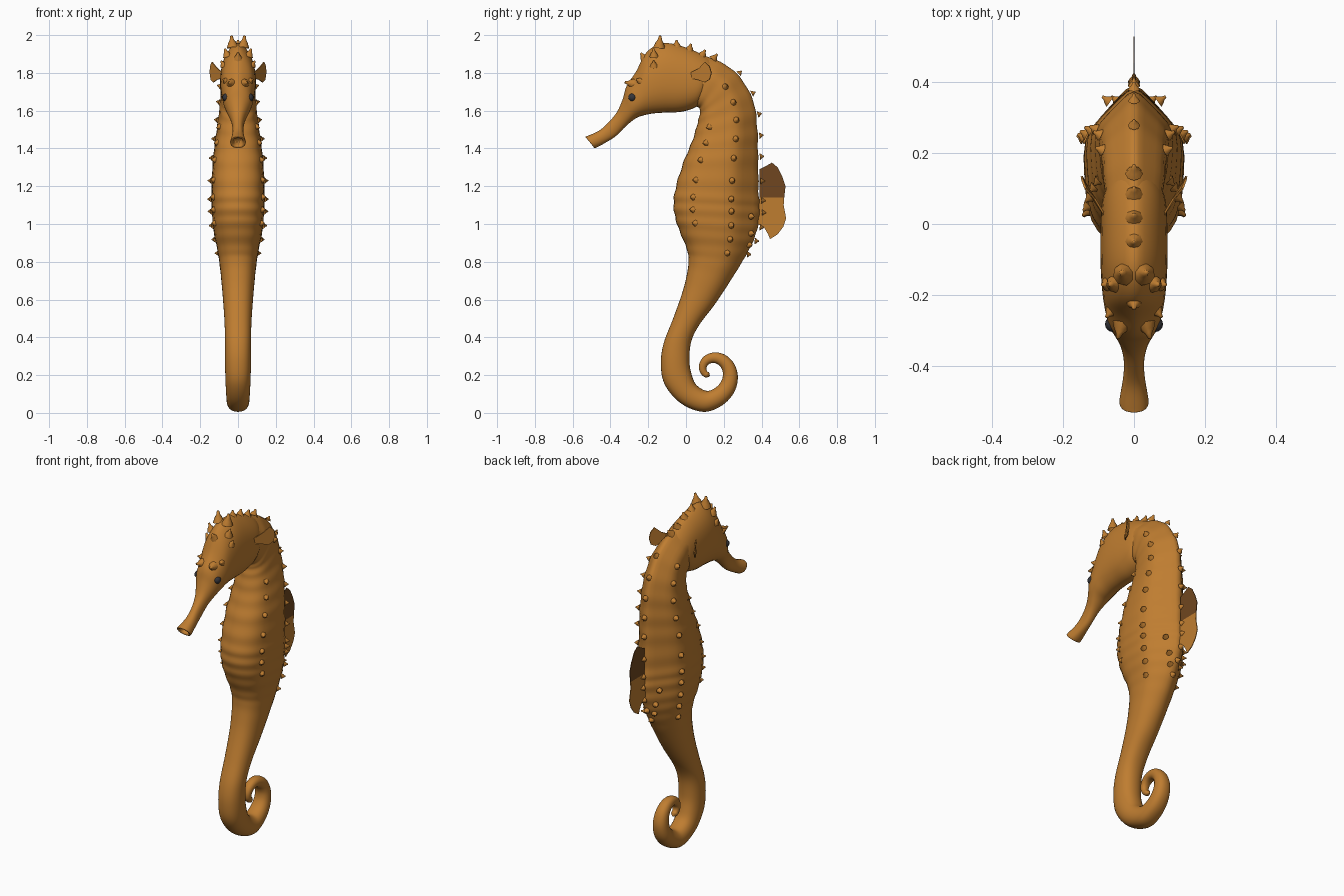
import bpy, bmesh, math
from mathutils import Vector

if "Cube" in bpy.data.objects:
    bpy.data.objects.remove(bpy.data.objects["Cube"])


def material(name, colour):
    m = bpy.data.materials.new(name)
    m.diffuse_color = (*colour, 1)
    m.use_nodes = True
    m.node_tree.nodes["Principled BSDF"].inputs["Base Color"].default_value = m.diffuse_color
    return m


ORANGE = material("warm orange", (0.52, 0.205, 0.03))
BROWN = material("dark brown", (0.16, 0.062, 0.014))
DARK = material("eye grey", (0.035, 0.035, 0.042))


def finish(bm, name, mat, smooth=True):
    bmesh.ops.recalc_face_normals(bm, faces=bm.faces)
    me = bpy.data.meshes.new(name)
    bm.to_mesh(me)
    bm.free()
    me.materials.append(mat)
    for p in me.polygons:
        p.use_smooth = smooth
    ob = bpy.data.objects.new(name, me)
    bpy.context.collection.objects.link(ob)
    return ob


# Half cross-sections: (position from front to back, half width)
ARMOUR = [(0, 0), (.03, .42), (.10, .72), (.22, .91), (.44, .96), (.66, 1), (.78, .66), (.9, .3), (1, 0)]
SKULL = [(0, 0), (.04, .45), (.14, .8), (.3, 1), (.5, 1), (.7, .9), (.85, .64), (.95, .3), (1, 0)]
ROUND = [((1 - math.cos(math.pi * i / 8)) / 2, abs(math.sin(math.pi * i / 8)) ** .8) for i in range(9)]
ROUND[8] = (1, 0)


def sample(rows, s):
    """Smoothly interpolate the rows (front y, z, back y, z, half width, shape) at s."""
    i = min(int(s), len(rows) - 2)
    t = s - i
    a, b, c, d = (rows[max(0, min(len(rows) - 1, i + j))] for j in (-1, 0, 1, 2))
    return [.5 * (2 * q + (r - p) * t + (2 * p - 5 * q + 4 * r - u) * t * t
                  + (3 * q - p - 3 * r + u) * t ** 3) for p, q, r, u in zip(a, b, c, d)]


def surface(rows, s, j, shape, ripple=0):
    """Point j of the half cross-section at s."""
    fy, fz, by, bz, w, k = sample(rows, s)
    t = shape[j][0] * k + ROUND[j][0] * (1 - k)
    x = shape[j][1] * k + ROUND[j][1] * (1 - k)
    g = 1 + ripple * k * math.cos(2 * math.pi * s / STEP)
    t = .5 + (t - .5) * g
    return Vector((x * w * g, fy + (by - fy) * t, fz + (bz - fz) * t))


def loft(name, rows, shape, sub, ripple=0):
    bm = bmesh.new()
    rings = []
    for n in range((len(rows) - 1) * sub + 1):
        half = [surface(rows, n / sub, j, shape, ripple) for j in range(9)]
        pts = half + [Vector((-p.x, p.y, p.z)) for p in half[7:0:-1]]
        rings.append([bm.verts.new(p) for p in pts])
    for a, b in zip(rings, rings[1:]):
        for i in range(16):
            bm.faces.new((a[i], a[(i + 1) % 16], b[(i + 1) % 16], b[i]))
    bm.faces.new(rings[0])
    bm.faces.new(rings[-1])
    ob = finish(bm, name, ORANGE)
    ob.modifiers.new("soften", 'SUBSURF').levels = 1
    return ob


# Trunk and tail sections, then the curled tail end as a shrinking spiral
STEP = 0.7
trunk = [
    (0.02, 1.64, 0.04, 1.90, .075, .8), (0.05, 1.625, 0.13, 1.89, .085, .9),
    (0.072, 1.60, 0.27, 1.81, .093, 1), (0.06, 1.54, 0.365, 1.66, .102, 1),
    (0.03, 1.44, 0.39, 1.50, .12, 1), (-0.02, 1.32, 0.395, 1.34, .138, 1),
    (-0.062, 1.18, 0.40, 1.16, .145, 1), (-0.07, 1.08, 0.405, 1.06, .143, 1),
    (-0.045, 0.98, 0.385, 0.95, .134, .9), (0.0, 0.87, 0.335, 0.85, .112, .6),
    (0.01, 0.79, 0.26, 0.73, .097, .3), (-0.015, 0.66, 0.16, 0.58, .083, .1),
    (-0.07, 0.50, 0.075, 0.47, .073, 0), (-0.12, 0.37, 0.03, 0.38, .07, 0),
    (-0.135, 0.26, 0.02, 0.28, .07, 0), (-0.115, 0.15, 0.03, 0.21, .068, 0),
    (-0.03, 0.05, 0.055, 0.15, .064, 0)]
for deg in range(260, 601, 28):
    r = .168 * math.exp(-.0051 * (deg - 260))
    h = .058 * math.exp(-.0038 * (deg - 260))
    c, s = math.cos(math.radians(deg)), math.sin(math.radians(deg))
    trunk.append((.13 + (r + h) * c, .226 + (r + h) * s,
                  .13 + (r - h) * c, .226 + (r - h) * s, h * 1.04, 0))
last = trunk[-1]
cy, cz = (last[0] + last[2]) / 2 + .012, (last[1] + last[3]) / 2 - .008
trunk.append((cy, cz, cy + .002, cz + .003, .002, 0))
loft("body_and_tail", trunk, ARMOUR, 5, .018)

# Head with tubular snout and hollow mouth
head = [
    (0.10, 1.68, 0.15, 1.86, .06, 1), (0.06, 1.62, 0.10, 1.895, .088, 1),
    (-0.02, 1.59, 0.0, 1.94, .095, 1), (-0.11, 1.585, -0.12, 1.965, .095, 1),
    (-0.18, 1.58, -0.21, 1.915, .09, 1), (-0.23, 1.57, -0.265, 1.81, .082, 1),
    (-0.26, 1.56, -0.315, 1.735, .072, .8), (-0.29, 1.54, -0.335, 1.665, .056, .4),
    (-0.325, 1.51, -0.365, 1.595, .038, 0), (-0.37, 1.465, -0.41, 1.54, .029, 0),
    (-0.42, 1.433, -0.46, 1.495, .032, 0), (-0.475, 1.403, -0.52, 1.468, .042, 0),
    (-0.487, 1.405, -0.533, 1.462, .038, 0), (-0.485, 1.417, -0.52, 1.455, .027, 0),
    (-0.455, 1.435, -0.48, 1.462, .02, 0)]
loft("head", head, SKULL, 4)

# Bony knobs along the ridges and on the head
knobs = bmesh.new()


def knob(pos, direction, radius, height):
    rot = direction.to_track_quat('Z', 'Y').to_matrix()
    prev = None
    for f, up in ((1.25, -.5), (.85, .1), (.45, .5), (.25, 1)):
        ring = [knobs.verts.new(pos + rot @ Vector((radius * f * math.cos(a * math.pi / 4),
                radius * f * math.sin(a * math.pi / 4), height * up))) for a in range(8)]
        if prev:
            for i in range(8):
                knobs.faces.new((prev[i], prev[(i + 1) % 8], ring[(i + 1) % 8], ring[i]))
        prev = ring
    knobs.faces.new(prev)


for n in range(3, 14):
    s = n * STEP
    for j in (3, 5, 8):
        if j == 3 and not 3 < s < 8:
            continue
        p = surface(trunk, s, j, ARMOUR, .018)
        fy, fz, by, bz = sample(trunk, s)[:4]
        d = p - Vector((0, (fy + by) / 2, (fz + bz) / 2))
        for side in ((1,) if j == 8 else (1, -1)):
            m = Vector((side, 1, 1))
            knob(p * m, d * m, .014, .015)

# Lower back knobs
for y, z, x in ((.35, 1.04, .075), (.35, .95, .05), (.34, .89, .035)):
    for side in (1, -1):
        knob(Vector((side * x, y, z)), Vector((side, .7, 0)), .014, .018)

# Crest knobs on the midline
for y, z in ((-.05, 1.95), (.02, 1.93), (.09, 1.9), (.15, 1.88), (-.225, 1.885)):
    knob(Vector((0, y, z)), Vector((0, y + .05, .25)), .02, .025)

# Paired crown horns, temple knobs and brow horns
for x, y, z, r, h in ((.03, -.14, 1.955, .026, .042), (.06, -.17, 1.90, .02, .03),
                      (.078, -.17, 1.845, .018, .022), (.038, -.295, 1.745, .022, .03),
                      (.068, -.25, 1.76, .016, .018)):
    for side in (1, -1):
        p = Vector((side * x, y, z))
        knob(p, p - Vector((0, -.16, 1.72)), r, h)
finish(knobs, "bony_knobs", ORANGE)

# Eyes
for side, label in ((1, "right"), (-1, "left")):
    bm = bmesh.new()
    bmesh.ops.create_uvsphere(bm, u_segments=16, v_segments=10, radius=.022)
    bmesh.ops.translate(bm, verts=bm.verts, vec=(side * .06, -.283, 1.67))
    finish(bm, label + "_eye", DARK)


def plate(name, points, thick, mat):
    bm = bmesh.new()
    face = bm.faces.new([bm.verts.new(p) for p in points])
    face.normal_update()
    n = face.normal.copy()
    bmesh.ops.translate(bm, verts=bm.verts, vec=n * -thick / 2)
    ext = bmesh.ops.extrude_face_region(bm, geom=[face], use_keep_orig=True)
    bmesh.ops.translate(bm, vec=n * thick, verts=[v for v in ext["geom"] if isinstance(v, bmesh.types.BMVert)])
    return finish(bm, name, mat, False)


# Dorsal fin in two colours
upper = [(.39, 1.29), (.42, 1.305), (.455, 1.325), (.485, 1.30), (.51, 1.25), (.527, 1.2), (.52, 1.14), (.39, 1.14)]
lower = [(.39, 1.14), (.52, 1.14), (.517, 1.1), (.53, 1.03), (.515, .985), (.485, .945), (.445, .92),
         (.435, .945), (.415, .98), (.38, 1.0)]
plate("dorsal_fin_upper", [(0, y, z) for y, z in upper], .004, BROWN)
plate("dorsal_fin_lower", [(0, y, z) for y, z in lower], .004, ORANGE)

# Small fan-shaped side fins behind the cheeks
fan = [(.08, .02, 1.77), (.08, .02, 1.80), (.11, .07, 1.825), (.137, .10, 1.858), (.146, .125, 1.835),
       (.148, .135, 1.80), (.143, .125, 1.765), (.13, .10, 1.75), (.108, .06, 1.765)]
for side, label in ((1, "right"), (-1, "left")):
    plate(label + "_side_fin", [(side * x, y, z) for x, y, z in fan], .006, ORANGE)
